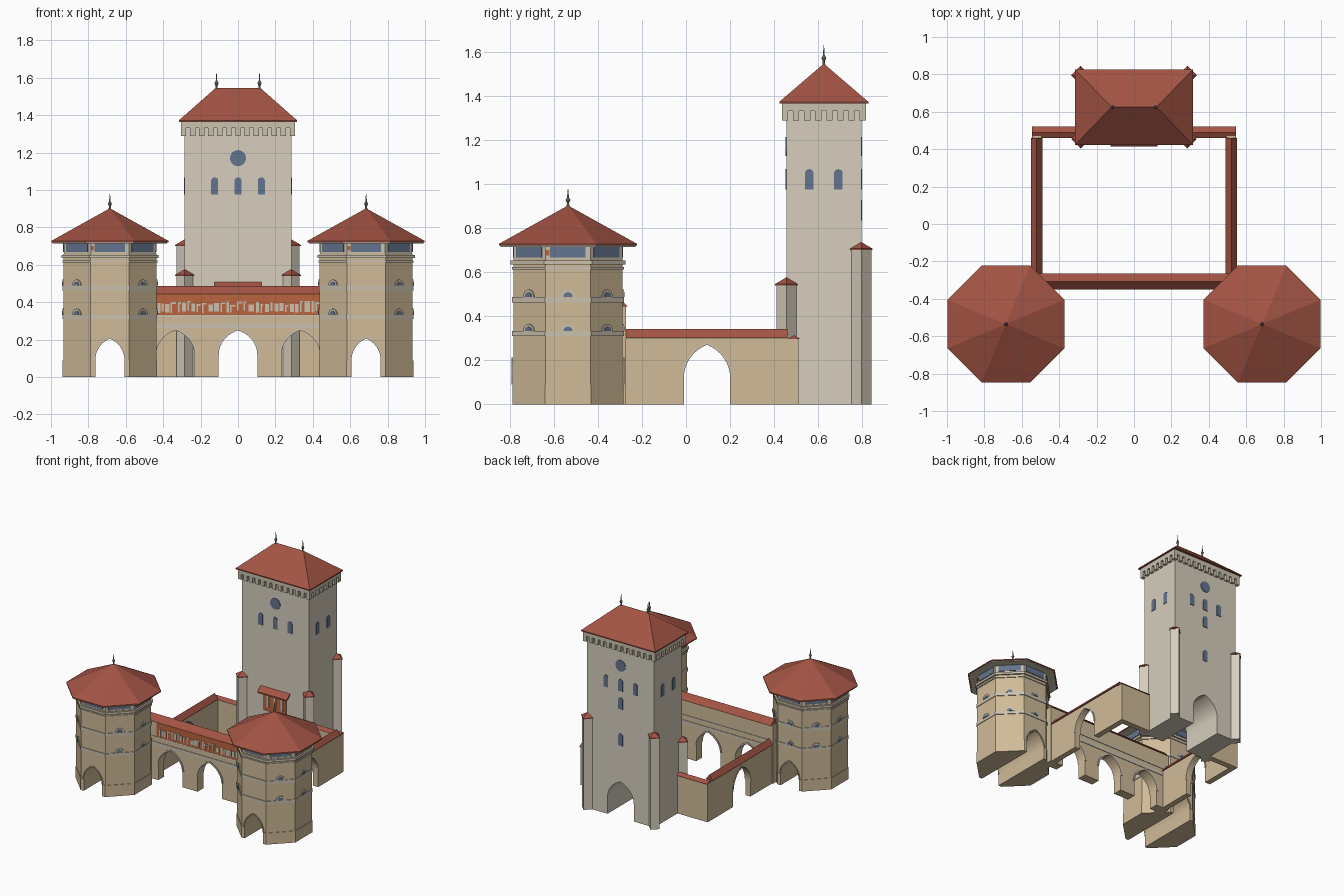
import bpy, bmesh, math, random
from mathutils import Matrix, Vector

cube = bpy.data.objects.get("Cube")
if cube:
    bpy.data.objects.remove(cube)
random.seed(4)


def material(name, rgb):
    """Material from 0-255 display values, stored linear."""
    lin = [((c / 255 + 0.055) / 1.055) ** 2.4 for c in rgb] + [1]
    m = bpy.data.materials.new(name)
    m.use_nodes = True
    m.diffuse_color = lin
    m.node_tree.nodes["Principled BSDF"].inputs["Base Color"].default_value = lin
    return m


TAN = material("tan plaster", (208, 187, 152))
GREY = material("pale grey plaster", (214, 206, 189))
TRIM = material("light stone trim", (203, 194, 175))
RED = material("red roof tile", (163, 84, 68))
BLUE = material("blue grey glass", (100, 117, 142))
ORANGE = material("orange fresco", (186, 100, 62))
METAL = material("dull metal", (150, 150, 132))


def finish(name, bm, mat, frame=None):
    bmesh.ops.remove_doubles(bm, verts=bm.verts, dist=1e-5)
    bmesh.ops.recalc_face_normals(bm, faces=bm.faces)
    if frame:
        bm.transform(frame)
    me = bpy.data.meshes.new(name)
    bm.to_mesh(me)
    bm.free()
    me.materials.append(mat)
    ob = bpy.data.objects.new(name, me)
    bpy.context.collection.objects.link(ob)
    return ob


def prism(name, polys, y0, y1, mat, frame=None):
    """Extrude outlines in the x-z plane from y0 to y1."""
    bm = bmesh.new()
    for pts in polys:
        a = [bm.verts.new((x, y0, z)) for x, z in pts]
        b = [bm.verts.new((x, y1, z)) for x, z in pts]
        bm.faces.new(a)
        bm.faces.new(b[::-1])
        for i in range(len(pts)):
            j = (i + 1) % len(pts)
            bm.faces.new((a[i], b[i], b[j], a[j]))
    return finish(name, bm, mat, frame)


def lathe(name, profile, n, mat, x, y, turn=0.0):
    """Turn an (r, z) profile with n sides; r is the corner radius."""
    bm = bmesh.new()
    rings = []
    for r, z in profile:
        ang = [turn + math.tau * i / n for i in range(n)]
        rings.append([bm.verts.new((x + r * math.cos(t), y + r * math.sin(t), z)) for t in ang])
    for lo, hi in zip(rings, rings[1:]):
        for i in range(n):
            j = (i + 1) % n
            bm.faces.new((lo[i], lo[j], hi[j], hi[i]))
    return finish(name, bm, mat)


def octagon(name, profile, mat, x, y):
    k = 1 / math.cos(math.pi / 8)
    return lathe(name, [(r * k, z) for r, z in profile], 8, mat, x, y, math.pi / 8)


def slab(a, z0, z1):
    return [(0, z0), (a, z0), (a, z1), (0, z1)]


def hull(name, pts, mat):
    bm = bmesh.new()
    bmesh.ops.convex_hull(bm, input=[bm.verts.new(p) for p in pts])
    bmesh.ops.dissolve_limit(bm, angle_limit=0.01, verts=bm.verts, edges=bm.edges)
    return finish(name, bm, mat)


def frame(x, y, turn):
    return Matrix.Translation((x, y, 0)) @ Matrix.Rotation(math.radians(turn), 4, "Z")


def rect(x0, x1, z0, z1):
    return [(x0, z0), (x1, z0), (x1, z1), (x0, z1)]


def arch(cx, w, top, spring, base=0.0, T=1.2, n=8):
    """Arch outline from left foot to right foot; T sets how pointed it is."""
    half = []
    for i in range(n + 1):
        t = T * i / n
        half.append((w * (math.cos(t) - math.cos(T)) / (1 - math.cos(T)),
                     spring + (top - spring) * math.sin(t) / math.sin(T)))
    left = [(cx - w, base)] + [(cx - u, z) for u, z in half]
    return left + [(cx + u, z) for u, z in half[-2::-1]] + [(cx + w, base)]


def wall(x0, x1, top, arches):
    pts = [(x1, 0), (x1, top), (x0, top), (x0, 0)]
    for a in arches:
        pts += arch(*a)
    return pts


def arch_trim(a, w, y0, y1, fr=None):
    cx, half, top, spring = a
    inner = arch(*a)
    outer = arch(cx, half + w, top + w, spring)
    quads = [[inner[i], inner[i + 1], outer[i + 1], outer[i]] for i in range(1, len(inner) - 2)]
    prism("arch_trim", quads, y0, y1, TRIM, fr)


def cap(name, x0, x1, half, z0, z1, fr):
    """Gabled wall roof along local x."""
    hull(name, [fr @ Vector(p) for x in (x0, x1)
                for p in ((x, -half, z0), (x, half, z0), (x, 0, z1))], RED)


def finial(x, y, z, h):
    prof = [(0, 0), (.007, 0), (.005, .2), (.011, .35), (.004, .5), (.003, .7), (0, 1)]
    lathe("finial", [(r, z + t * h) for r, t in prof], 8, METAL, x, y)


# Octagonal gate towers
for s in (-1, 1):
    cx, cy = s * .685, -.535
    body = octagon("gate_tower_body", [(0, 0), (.252, 0), (.252, .088), (.248, .088),
                                       (.248, .66), (0, .66)], TAN, cx, cy)
    passage = (0, .078, .205, .09)
    cutter = prism("passage_cutter", [arch(*passage, base=-.05)], -.4, .4, TAN, frame(cx, cy, 0))
    cutter.hide_render = True
    mod = body.modifiers.new("passage", "BOOLEAN")
    mod.object, mod.operation, mod.solver = cutter, "DIFFERENCE", "EXACT"
    bpy.context.view_layer.update()
    cut = bpy.data.meshes.new_from_object(body.evaluated_get(bpy.context.evaluated_depsgraph_get()))
    body.modifiers.clear()
    body.data = cut
    bpy.data.objects.remove(cutter)
    for turn in (0, 180):
        arch_trim(passage, .008, -.25, -.256, frame(cx, cy, turn))

    for z0, z1, a in ((.31, .332, .253), (.463, .488, .253), (.612, .622, .254), (.635, .652, .26)):
        octagon("stone_band", slab(a, z0, z1), TRIM, cx, cy)
    octagon("window_storey", slab(.246, .65, .725), TRIM, cx, cy)
    octagon("roof_soffit", slab(.306, .714, .722), TRIM, cx, cy)
    octagon("gate_tower_roof", [(0, .72), (.313, .72), (.313, .728), (0, .902)], RED, cx, cy)
    finial(cx, cy, .895, .09)

    for k in range(8):
        fr = frame(cx, cy, 45 * k)
        prism("upper_window", [rect(-.082, .08, .667, .714)], -.24, -.25, BLUE, fr)
        if k in (0, 2, 6):
            prism("fresco_patch", [rect(-.1, -.084, .675, .7)], -.24, -.249, ORANGE, fr)
        if k:  # half-round windows on every face but the front
            for z in (.332, .488):
                for r, d, m in ((.033, .254, TRIM), (.021, .257, BLUE)):
                    disc = [(r * math.cos(math.pi * i / 8), z + r * math.sin(math.pi * i / 8))
                            for i in range(9)]
                    prism("half_round_window", [disc], -.24, -d, m, fr)

# Front wall with three arches
fr = frame(0, -.308, 0)
arches = [(x, .103, .25, .12) for x in (-.335, 0, .335)]
prism("front_wall", [wall(-.55, .55, .447, arches)], -.036, .036, TAN, fr)
for a in arches:
    arch_trim(a, .012, -.034, -.042, fr)
    arch_trim(a, .012, .034, .042, fr)
for side in (0, 180):
    f2 = fr @ Matrix.Rotation(math.radians(side), 4, "Z")
    prism("wall_band", [rect(-.5, .5, .263, .29), rect(-.5, .5, .32, .332)], -.03, -.04, TRIM, f2)
cap("front_wall_roof", -.54, .54, .043, .445, .487, fr)

# Painted frieze: scattered pale figures on an orange strip
prism("frieze", [rect(-.45, .45, .332, .445)], -.03, -.039, ORANGE, fr)
figures = []
x = -.43
while x < .42:
    w = random.uniform(.012, .03)
    lo, hi = random.uniform(.342, .355), random.uniform(.385, .41)
    figures.append(rect(x, x + .008, lo, hi))
    figures.append(rect(x + .008, x + w, random.choice((lo, hi - .01)), hi))
    x += w + random.uniform(.005, .012)
prism("frieze_figures", figures, -.035, -.042, TRIM, fr)

# Side walls and back wall
side_arch = (.095, .105, .27, .12)
for s in (-1, 1):
    fr = frame(s * .52, 0, 90)
    prism("side_wall", [wall(-.37, .505, .302, [side_arch])], -.022, .022, TAN, fr)
    for a, b in ((-.02, -.026), (.02, .026)):
        arch_trim(side_arch, .01, a, b, fr)
    cap("side_wall_roof", -.36, .46, .03, .302, .342, fr)
    prism("back_wall", [rect(min(s * .27, s * .54), max(s * .27, s * .54), 0, .295)], .465, .51, TAN)
cap("back_wall_roof", -.545, -.27, .03, .296, .314, frame(0, .49, 0))
cap("back_wall_roof", .27, .545, .03, .296, .314, frame(0, .49, 0))

# Main tower
TY = .625
gate = (0, .112, .275, .13)
prism("main_tower", [wall(-.285, .285, 1.34, [gate])], -.17, .17, GREY, frame(0, TY, 0))
fr = {t: frame(0, TY, t) for t in (0, 90, 180, 270)}
for t, half, out, n in ((0, .305, .19, 13), (180, .305, .19, 13), (90, .19, .305, 8), (270, .19, .305, 8)):
    step = (2 * half - .028) / (n - 1)
    teeth = [rect(-half + i * step, -half + i * step + .028, 1.288, 1.335) for i in range(n)]
    prism("corbels", teeth, -out + .025, -out, TRIM, fr[t])
prism("parapet", [rect(-.305, .305, 1.33, 1.366)], -.19, .19, TRIM, fr[0])
hull("main_roof", [(x, TY + y, z) for x in (-.316, .316) for y in (-.202, .202) for z in (1.364, 1.372)]
     + [(-.12, TY, 1.545), (.12, TY, 1.545)], RED)
for s in (-1, 1):
    finial(s * .115, TY, 1.535, .1)


def arched_window(x, z, t, depth):
    prism("arched_window", [arch(x, .019, z + .047, z + .03, z - .045, 1.5, 4)],
          -depth + .01, -depth - .004, BLUE, fr[t])


for t in (0, 180):
    lathe_pts = [(.043 * math.cos(math.tau * i / 20), 1.17 + .043 * math.sin(math.tau * i / 20))
                 for i in range(20)]
    prism("round_window", [lathe_pts], -.16, -.174, BLUE, fr[t])
    for x in (-.125, 0, .125):
        arched_window(x, 1.02, t, .17)
for z in (.88, .6):
    arched_window(0, z, 180, .17)
for t in (90, 270):
    for x in (-.066, .066):
        arched_window(x, 1.02, t, .285)

# Corner turrets of the main tower
for s in (-1, 1):
    for y, h in ((.455, .54), (.795, .70)):
        lathe("corner_turret", [(0, 0), (.045, 0), (.045, h), (0, h)], 4, GREY, s * .285, y)
        lathe("turret_roof", [(0, h), (.051, h), (.051, h + .006), (0, h + .036)], 4, RED, s * .285, y)

# Painted panel and canopy over the inner gate
prism("gate_panel", [rect(-.095, .095, .33, .48)], -.17, -.178, ORANGE, fr[0])
prism("gate_panel_figures", [rect(x, x + .02, .36, .45) for x in (-.07, -.01, .05)],
      -.17, -.181, TRIM, fr[0])
hull("gate_canopy", [(x, y, z) for x in (-.125, .125)
                     for y, z in ((.415, .465), (.415, .475), (.46, .513), (.46, .5))], RED)
